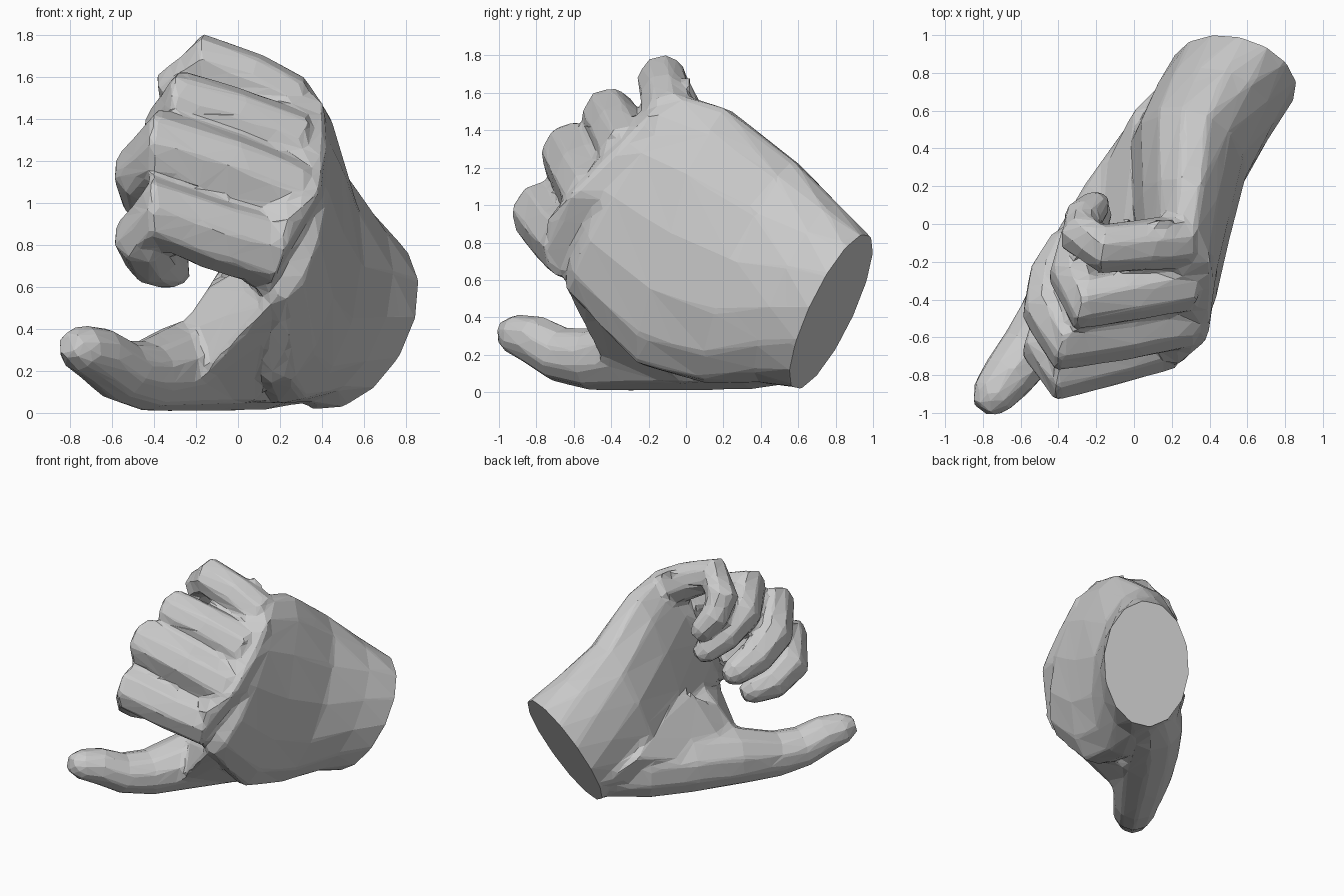
import bpy
import bmesh
import math
from mathutils import Vector

cube = bpy.data.objects.get("Cube")
if cube:
    bpy.data.objects.remove(cube)

parts = []


def finish(name, bm):
    """Turn a bmesh into an object and remember it as a part of the hand."""
    bmesh.ops.recalc_face_normals(bm, faces=bm.faces[:])
    mesh = bpy.data.meshes.new(name)
    bm.to_mesh(mesh)
    bm.free()
    obj = bpy.data.objects.new(name, mesh)
    bpy.context.collection.objects.link(obj)
    parts.append(obj)


def loft(name, rings, sides, turn=0.0):
    """Skin a chain of elliptical rings given as (centre, half axis, half axis)."""
    bm = bmesh.new()
    loops = []
    for centre, u, v in rings:
        centre, u, v = Vector(centre), Vector(u), Vector(v)
        angles = [math.tau * (i + turn) / sides for i in range(sides)]
        loops.append([bm.verts.new(centre + u * math.cos(a) + v * math.sin(a)) for a in angles])
    for low, high in zip(loops, loops[1:]):
        for i in range(sides):
            j = (i + 1) % sides
            bm.faces.new((low[i], low[j], high[j], high[i]))
    bm.faces.new(loops[0])
    bm.faces.new(loops[-1])
    finish(name, bm)


def digit(name, path, widths, hinge, sides=8, flatten=0.94):
    """Tapered tube along a bent path, its rings aligned to the hinge axis."""
    points = [Vector(p) for p in path]
    rings = []
    for i, (point, width) in enumerate(zip(points, widths)):
        before, after = points[max(i - 1, 0)], points[min(i + 1, len(points) - 1)]
        tangent = (after - before).normalized()
        side = (hinge - tangent * hinge.dot(tangent)).normalized()
        rings.append((point, side * width, tangent.cross(side) * width * flatten))
    # rounded tip
    tip, side, across = rings[-1]
    rings.append((tip + tangent * widths[-1] * 0.7, side * 0.55, across * 0.55))
    loft(name, rings, sides, 0.5)


def hull(name, points):
    """Convex solid around a few corner points."""
    bm = bmesh.new()
    for p in points:
        bm.verts.new(p)
    bmesh.ops.convex_hull(bm, input=bm.verts[:])
    finish(name, bm)


# Wrist, palm and back of the hand; the first ring runs past the wrist cut
wrist = Vector((.53, .775, .43))
wrist_axis = Vector((.34, .82, -.46)).normalized()
loft("hand_body", [
    (wrist + wrist_axis * .1, (.33, -.02, .20), (-.04, .23, .36)),
    (wrist, (.33, -.02, .20), (-.04, .23, .36)),
    ((.42, .60, .53), (.32, -.06, .14), (.0, .23, .46)),
    ((.29, .35, .64), (.30, -.10, .06), (.04, .25, .60)),
    ((.25, -.01, .83), (.25, -.09, .03), (.05, .24, .70)),
    ((.23, -.32, 1.06), (.20, -.09, .0), (.05, .30, .54)),
    ((.14, -.37, 1.07), (.16, -.10, .0), (.05, .26, .47)),
], 14)

# Knuckle ridge that the fingers grow out of
hull("knuckles", [
    (.23, -.75, .91), (.21, -.75, .74), (.39, -.62, 1.06), (.42, -.38, 1.27),
    (.41, -.2, 1.48), (.31, 0, 1.57), (.1, .04, 1.71), (.02, -.58, .6), (.16, -.70, .62),
    (.08, -.3, .75), (.08, -.2, 1.2), (.46, -.1, 1.0),
    (.14, -.67, .97), (.2, -.49, 1.23), (.25, -.27, 1.48),
])

# Web between the thumb and the first finger
hull("thumb_web", [
    (.19, -.65, .56), (.13, -.43, .34), (-.04, -.37, .46), (-.06, -.39, .30), (-.14, -.20, .60),
    (-.30, -.25, .37), (.10, 0, .05), (-.28, -.40, .06), (0, .25, .62), (.20, -.30, .80),
])

# Palm plane rising from the fleshy base of the thumb
hull("thumb_heel", [
    (0, .61, .44), (.2, .80, .24), (.38, .56, .04), (-.36, -.10, .24), (-.15, -.20, .58),
    (-.04, .0, .76), (.01, .35, .66), (.25, .30, .40), (.10, .10, .05),
])

# Thumb
digit("thumb", [
    (.40, .66, .20), (.14, .36, .25), (-.06, .08, .24), (-.26, -.22, .22), (-.44, -.50, .175),
    (-.56, -.67, .20), (-.67, -.81, .28), (-.755, -.915, .31),
], [.15, .25, .25, .23, .18, .16, .145, .12], Vector((.8, -.6, 0)), 10)

# Curled fingers, from the thumb side to the outer side
hinge = Vector((.13, .5, .86))
widths = [.19, .18, .175, .16, .14, .11]
fingers = {
    "index_finger": (1.0, [(.18, -.59, .77), (-.10, -.68, .85), (-.41, -.775, .965),
                           (-.45, -.67, .84), (-.41, -.50, .74), (-.31, -.38, .69)]),
    "middle_finger": (1.0, [(.26, -.48, 1.03), (-.05, -.55, 1.16), (-.38, -.62, 1.28),
                            (-.45, -.46, 1.15), (-.43, -.27, 1.03), (-.35, -.10, .95)]),
    "ring_finger": (.92, [(.28, -.30, 1.27), (-.02, -.36, 1.39), (-.27, -.42, 1.48),
                          (-.32, -.27, 1.36), (-.28, -.08, 1.23), (-.20, .06, 1.14)]),
    "little_finger": (.82, [(.26, -.09, 1.46), (.05, -.11, 1.58), (-.16, -.13, 1.67),
                            (-.28, -.06, 1.55), (-.27, .03, 1.42), (-.20, .10, 1.32)]),
}
for name, (size, path) in fingers.items():
    digit(name, path, [w * size for w in widths], hinge)

# Fuse the parts into one skin, soften the joins and reduce it to facets
bpy.ops.object.select_all(action="DESELECT")
for part in parts:
    part.select_set(True)
hand = parts[0]
bpy.context.view_layer.objects.active = hand
bpy.ops.object.join()
hand.name = "hand"
remesh = hand.modifiers.new("Fuse", "REMESH")
remesh.mode = "VOXEL"
remesh.voxel_size = .02
soften = hand.modifiers.new("Soften", "SMOOTH")
soften.factor = .5
soften.iterations = 8
facets = hand.modifiers.new("Facets", "DECIMATE")
facets.ratio = .035
bpy.context.view_layer.update()
skin = bpy.data.meshes.new_from_object(hand.evaluated_get(bpy.context.evaluated_depsgraph_get()))
hand.modifiers.clear()

# Flat cut across the wrist
bm = bmesh.new()
bm.from_mesh(skin)
cut = bmesh.ops.bisect_plane(bm, geom=bm.verts[:] + bm.edges[:] + bm.faces[:],
                             plane_co=wrist, plane_no=wrist_axis, clear_outer=True)
rim = [e for e in cut["geom_cut"] if isinstance(e, bmesh.types.BMEdge)]
bmesh.ops.holes_fill(bm, edges=rim, sides=0)
for face in bm.faces:
    face.smooth = False
bm.to_mesh(skin)
bm.free()
hand.data = skin
